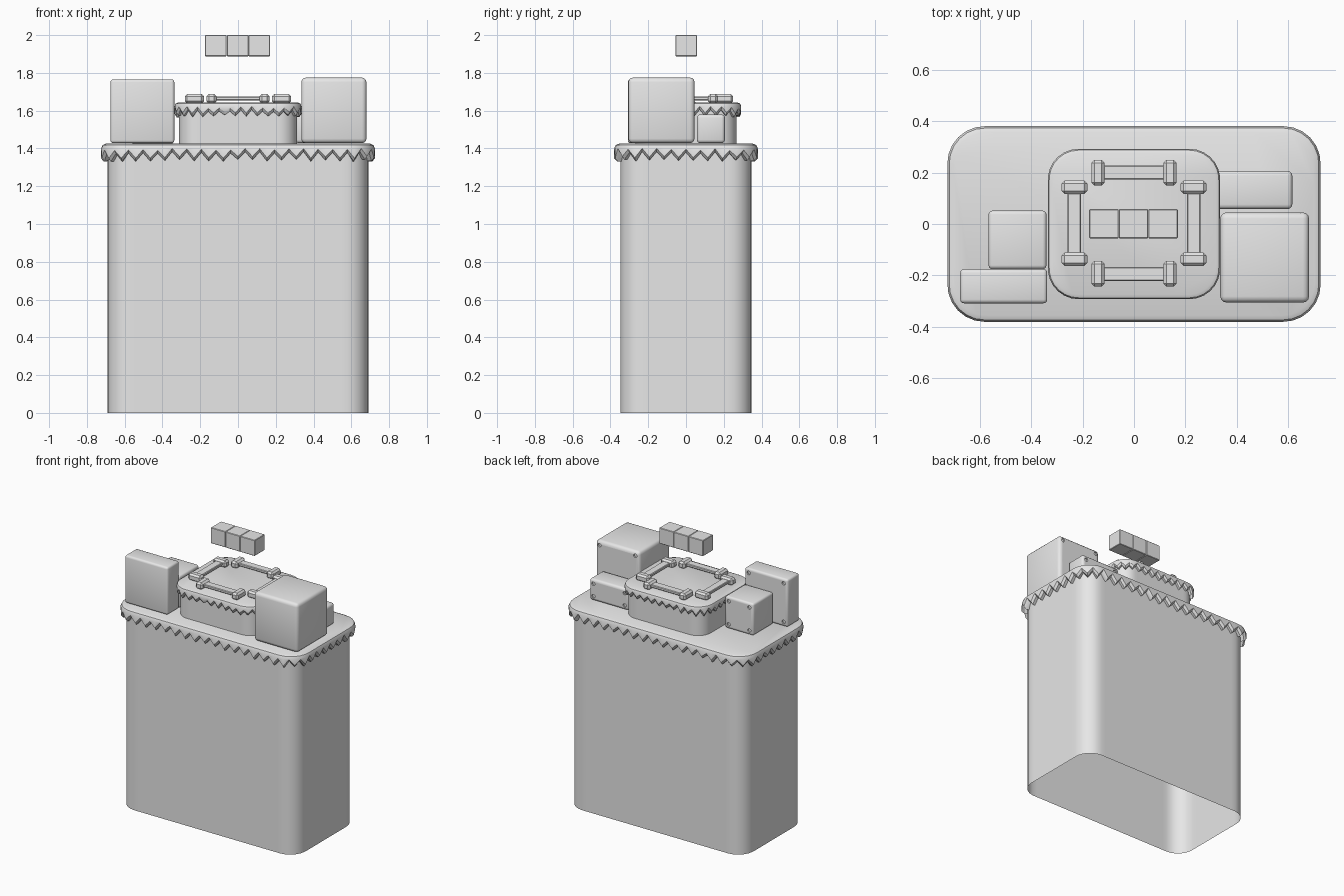
import bpy, bmesh, math, random
from mathutils import Vector, Matrix

random.seed(4)
if "Cube" in bpy.data.objects:
    bpy.data.objects.remove(bpy.data.objects["Cube"])

grey = bpy.data.materials.new("plain_grey")
grey.use_nodes = True
grey.diffuse_color = (0.8, 0.8, 0.8, 1)
grey.node_tree.nodes["Principled BSDF"].inputs["Base Color"].default_value = (0.8, 0.8, 0.8, 1)


def finish(name, bm, smooth=True):
    bmesh.ops.recalc_face_normals(bm, faces=bm.faces)
    mesh = bpy.data.meshes.new(name)
    bm.to_mesh(mesh)
    bm.free()
    mesh.materials.append(grey)
    ob = bpy.data.objects.new(name, mesh)
    bpy.context.collection.objects.link(ob)
    if smooth:
        bpy.ops.object.select_all(action='DESELECT')
        ob.select_set(True)
        bpy.context.view_layer.objects.active = ob
        bpy.ops.object.shade_smooth_by_angle(angle=math.radians(35))
    return ob


def outline(hx, hy, r, n):
    """n evenly spaced (point, outward normal) pairs round a rounded rectangle."""
    a, b, arc = 2 * (hx - r), 2 * (hy - r), r * math.pi / 2
    total = 2 * (a + b) + 4 * arc
    result = []
    for i in range(n):
        s = total * i / n
        for k, side in enumerate((a, b, a, b)):
            turn = Matrix.Rotation(k * math.pi / 2, 2)
            half = hy if k % 2 == 0 else hx
            if s <= side:
                p, nrm = Vector((s - side / 2, -half)), Vector((0, -1))
                break
            s -= side
            if s <= arc:
                t = s / r
                nrm = Vector((math.sin(t), -math.cos(t)))
                p = Vector((side / 2, r - half)) + nrm * r
                break
            s -= arc
        result.append((turn @ p, turn @ nrm))
    return result


def bridge(bm, rings):
    for low, high in zip(rings, rings[1:]):
        n = len(low)
        for i in range(n):
            j = (i + 1) % n
            bm.faces.new((low[i], low[j], high[j], high[i]))


def wall(name, hx, hy, r, z0, z1):
    """Open rounded tube."""
    bm = bmesh.new()
    pts = outline(hx, hy, r, 120)
    bridge(bm, [[bm.verts.new((p.x, p.y, z)) for p, _ in pts] for z in (z0, z1)])
    return finish(name, bm)


def ragged_cap(name, hx, hy, r, top, teeth, valley, tip, depth, rim):
    """Rounded slab with a hanging zigzag fringe."""
    bm = bmesh.new()
    pts = outline(hx, hy, r, teeth * 2)
    drop = [(tip if i % 2 else valley) + random.uniform(-0.006, 0.006) for i in range(teeth * 2)]
    lower = 0.017

    def ring(inset, heights):
        return [bm.verts.new((*(p - n * inset), z)) for (p, n), z in zip(pts, heights)]

    def level(z):
        return [z] * len(pts)

    rings = [ring(depth, level(top - rim)),
             ring(depth, [z - lower for z in drop]),
             ring(depth * 0.4, [z - lower for z in drop]),
             ring(0, drop),
             ring(0, level(top - rim)),
             ring(rim * 0.3, level(top - rim * 0.3)),
             ring(rim, level(top))]
    bridge(bm, rings)
    bm.faces.new(rings[-1])
    return finish(name, bm)


def box(name, x, y, z, bevel, segments=3):
    bm = bmesh.new()
    bmesh.ops.create_cube(bm, size=1)
    for v in bm.verts:
        v.co = [lo + (c + 0.5) * (hi - lo) for c, (lo, hi) in zip(v.co, (x, y, z))]
    bmesh.ops.bevel(bm, geom=bm.edges[:], offset=bevel, segments=segments,
                    profile=0.5, affect='EDGES')
    return finish(name, bm, segments > 1)


def screw_holes(ob, x, y, z):
    """Four shallow round holes in the corners of the back face."""
    bm = bmesh.new()
    inset = 0.032
    for px in (x[0] + inset, x[1] - inset):
        for pz in (z[0] + inset, z[1] - inset):
            place = Matrix.Translation((px, y[1], pz)) @ Matrix.Rotation(math.pi / 2, 4, 'X')
            bmesh.ops.create_cone(bm, cap_ends=True, segments=12, radius1=0.013,
                                  radius2=0.013, depth=0.02, matrix=place)
    cutter = finish(ob.name + "_cutter", bm, False)
    cutter.hide_render = True
    cutter.hide_set(True)
    mod = ob.modifiers.new("holes", 'BOOLEAN')
    mod.operation = 'DIFFERENCE'
    mod.solver = 'EXACT'
    mod.object = cutter


# Main column and raised platform, each with a fringed cap
wall("main_column", 0.69, 0.348, 0.12, 0, 1.395)
ragged_cap("main_cap", 0.725, 0.38, 0.145, 1.425, 54, 1.395, 1.353, 0.037, 0.025)
wall("upper_platform", 0.312, 0.267, 0.1, 1.42, 1.615)
ragged_cap("upper_cap", 0.335, 0.292, 0.12, 1.643, 40, 1.617, 1.588, 0.025, 0.018)

# Crates beside the platform
crates = [
    ("large_crate", (0.335, 0.68), (-0.305, 0.045), (1.428, 1.775), 0.024),
    ("small_crate", (0.305, 0.615), (0.058, 0.206), (1.428, 1.58), 0.018),
    ("tall_crate", (-0.675, -0.337), (-0.308, -0.175), (1.428, 1.766), 0.015),
    ("medium_crate", (-0.565, -0.34), (-0.175, 0.052), (1.425, 1.652), 0.015),
]
for name, x, y, z, bevel in crates:
    screw_holes(box(name, x, y, z, bevel), x, y, z)

# Four rails, each a flat bar between two end blocks
sides = ("front", "left", "back", "right")
for k, side in enumerate(sides):
    parts = [box(f"{side}_rail_bar", (-0.125, 0.125), (-0.224, -0.17), (1.655, 1.675), 0.004, 1)]
    for s, end in ((-1, "a"), (1, "b")):
        parts.append(box(f"{side}_rail_block_{end}", (s * 0.14 - 0.026, s * 0.14 + 0.026),
                         (-0.246, -0.146), (1.638, 1.688), 0.012, 1))
    shift = 0 if k % 2 == 0 else 0.035 * (1 if k == 1 else -1)
    place = Matrix.Translation((shift, 0.003, 0)) @ Matrix.Rotation(k * math.pi / 2, 4, 'Z')
    for ob in parts:
        ob.data.transform(place)

# Row of three floating cubes
for i in range(3):
    x0 = -0.174 + i * 0.115
    box(f"floating_cube_{i + 1}", (x0, x0 + 0.114), (-0.056, 0.058), (1.888, 2.0), 0.003, 1)
